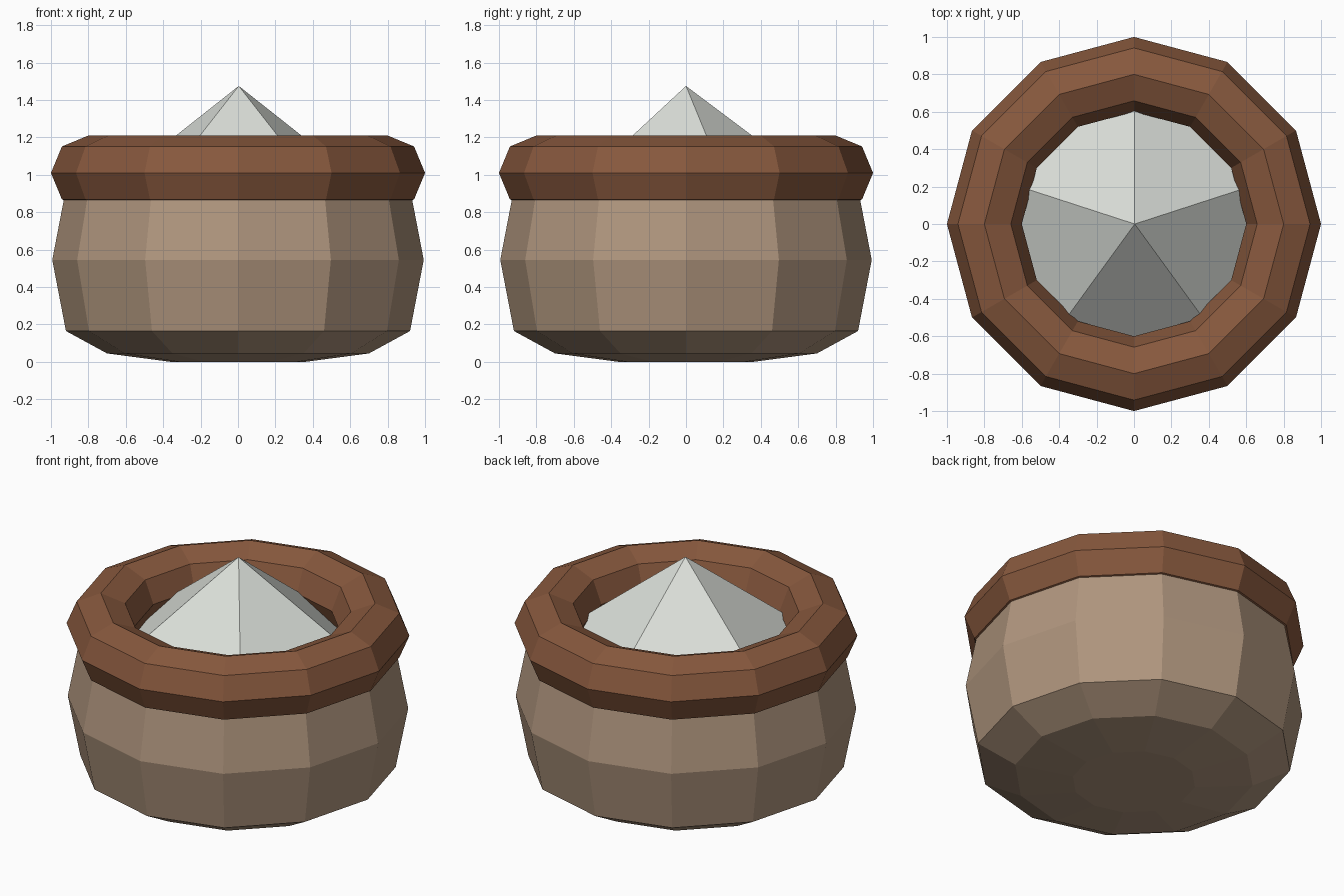
import bpy, bmesh, math

if "Cube" in bpy.data.objects:
    bpy.data.objects.remove(bpy.data.objects["Cube"])


def srgb(r, g, b):
    def lin(c):
        c /= 255
        return c / 12.92 if c <= 0.04045 else ((c + 0.055) / 1.055) ** 2.4
    return (lin(r), lin(g), lin(b), 1)


def material(name, rgb):
    m = bpy.data.materials.new(name)
    m.diffuse_color = srgb(*rgb)
    m.use_nodes = True
    m.node_tree.nodes["Principled BSDF"].inputs["Base Color"].default_value = m.diffuse_color
    return m


def lathe(name, profile, sides, mat, start=0.0, loop=False, cap_bottom=False, cap_top=False):
    """Spin (radius, z) points, listed bottom to top on the outside, around z."""
    bm = bmesh.new()
    rings = []
    for r, z in profile:
        if r == 0:
            rings.append([bm.verts.new((0, 0, z))] * sides)
        else:
            rings.append([bm.verts.new((r * math.cos(start + 2 * math.pi * i / sides),
                                        r * math.sin(start + 2 * math.pi * i / sides), z))
                          for i in range(sides)])
    pairs = list(zip(rings, rings[1:]))
    if loop:
        pairs.append((rings[-1], rings[0]))
    for a, b in pairs:
        for i in range(sides):
            j = (i + 1) % sides
            quad = list(dict.fromkeys([a[i], a[j], b[j], b[i]]))
            bm.faces.new(quad)
    if cap_bottom:
        bm.faces.new(rings[0][::-1])
    if cap_top:
        bm.faces.new(rings[-1])
    bmesh.ops.recalc_face_normals(bm, faces=bm.faces)
    me = bpy.data.meshes.new(name)
    bm.to_mesh(me)
    bm.free()
    me.materials.append(mat)
    ob = bpy.data.objects.new(name, me)
    bpy.context.collection.objects.link(ob)
    return ob


clay = material("tan clay", (176, 150, 126))
wood = material("brown rim", (135, 88, 61))
white = material("pale grey filling", (219, 223, 217))

# Rounded pot body, its top edge tucked inside the rim
lathe("pot_body", [(0.36, 0), (0.70, 0.045), (0.92, 0.165), (0.993, 0.545), (0.92, 0.925)],
      12, clay, cap_bottom=True)

# Thick octagonal-section rim ring
ring = [(0.8 + 0.2 * math.cos(k * math.pi / 4), 1.01 + 0.2 * math.sin(k * math.pi / 4))
        for k in range(8)]
lathe("rim", ring, 12, wood, loop=True)

# Five-sided heap filling the pot
heap = lathe("heap", [(0.8, 0.874), (0, 1.475)], 5, white, start=math.pi / 2, cap_bottom=True)
heap.location.x = 0.004
